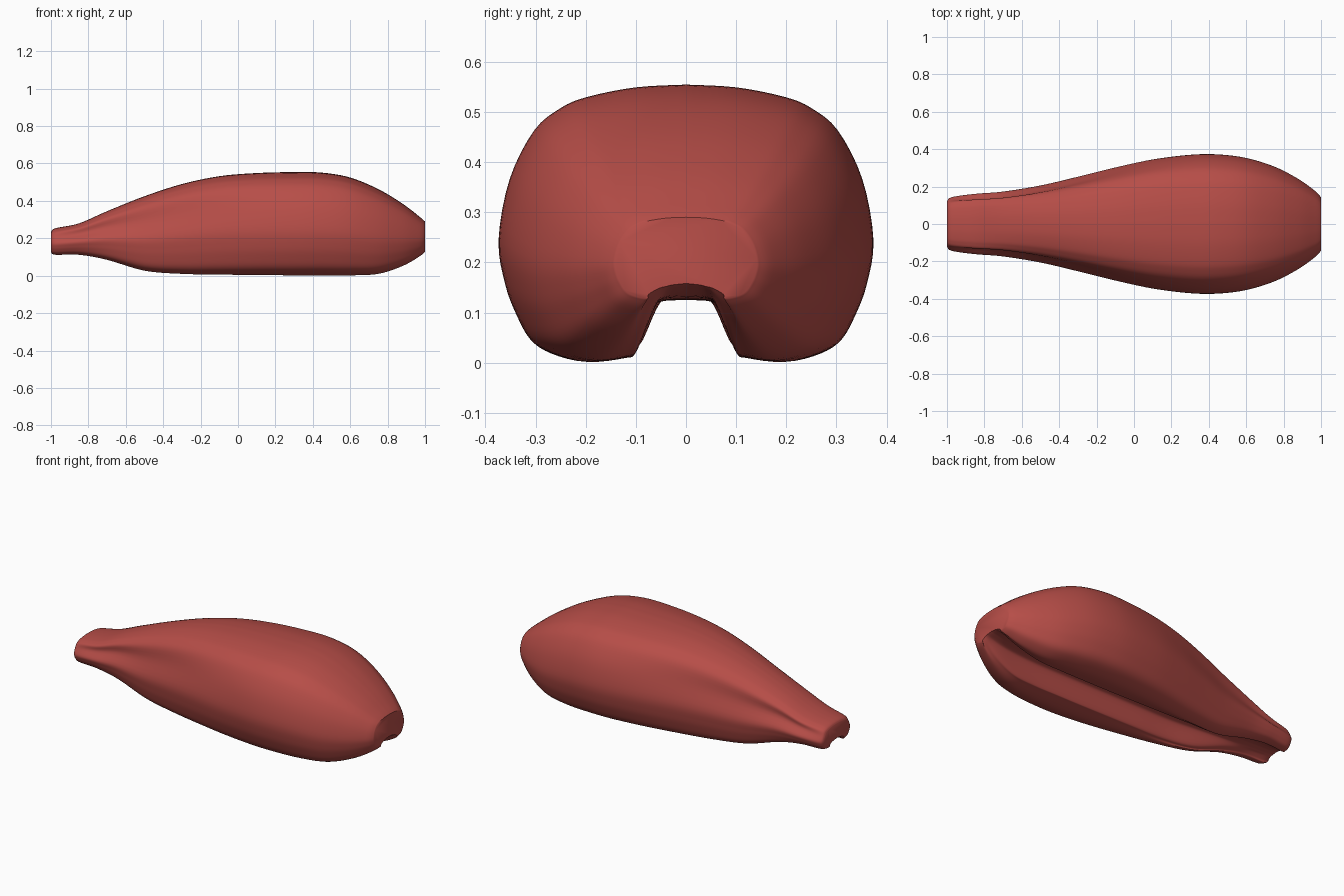
import bpy, bmesh

if "Cube" in bpy.data.objects:
    bpy.data.objects.remove(bpy.data.objects["Cube"])


def spline(pts, steps):
    """Catmull-Rom through a list of equal-length tuples."""
    out = []
    for i in range(len(pts) - 1):
        a, b, c, d = (pts[max(i - 1, 0)], pts[i], pts[i + 1], pts[min(i + 2, len(pts) - 1)])
        for s in range(steps):
            t = s / steps
            out.append(tuple(
                0.5 * (2 * q + (r - p) * t + (2 * p - 5 * q + 4 * r - u) * t * t
                       + (3 * q - p - 3 * r + u) * t ** 3)
                for p, q, r, u in zip(a, b, c, d)))
    out.append(pts[-1])
    return out


# stations: x, half width, top, bottom, groove ceiling, groove half width, side pinch
STATIONS = [
    (-1.00, .120, .235, .125, .150, .045, .00),
    (-.975, .143, .254, .112, .145, .050, .05),
    (-.85, .160, .280, .112, .142, .055, .12),
    (-.70, .172, .345, .085, .135, .065, .13),
    (-.50, .205, .425, .027, .130, .085, .09),
    (-.30, .252, .490, .010, .125, .100, .06),
    (-.10, .302, .532, .006, .125, .100, .03),
    (.10, .345, .549, .004, .125, .100, .01),
    (.30, .370, .554, .002, .125, .100, .00),
    (.45, .372, .551, .002, .125, .100, .00),
    (.60, .353, .525, .002, .125, .100, .00),
    (.75, .307, .463, .010, .128, .095, .00),
    (.88, .240, .385, .052, .135, .080, .00),
    (.97, .175, .316, .103, .150, .065, .00),
    (1.00, .142, .290, .128, .158, .055, .00),
]


def section(w, top, bot, ceil, g, pinch):
    """Right half of the saddle-shaped cross-section, crown to groove."""
    h = top - bot
    outer = [(0, 1), (.27, .99), (.53, .955), (.67, .915), (.81, .835), (.94 - pinch, .66),
             (1, .44), (.965, .28), (.905, .17), (.83, .08), (.72, .03)]
    pts = [(y * w, bot + z * h) for y, z in outer]
    lobe = max(.54 * w, g + .02)
    pts += [(lobe, bot), (g + .02, bot + .008), (g, bot + .02),
            (.72 * g, bot + .8 * (ceil - bot)), (.5 * g, ceil - .003), (0, ceil)]
    return spline(pts, 4)


# body: loft of mirrored sections
bm = bmesh.new()
rings = []
for x, *p in spline(STATIONS, 5):
    half = section(*p)
    loop = half + [(-y, z) for y, z in reversed(half[1:-1])]
    rings.append([bm.verts.new((x, y, z)) for y, z in loop])
n = len(rings[0])
for a, b in zip(rings, rings[1:]):
    for i in range(n):
        j = (i + 1) % n
        bm.faces.new((a[i], a[j], b[j], b[i]))

# end caps: strips joining the left and right halves are safe for the notch
for r in (rings[0], rings[-1]):
    bm.faces.new(r)
bmesh.ops.recalc_face_normals(bm, faces=bm.faces)
mesh = bpy.data.meshes.new("body")
bm.to_mesh(mesh)
bm.free()

body = bpy.data.objects.new("body", mesh)
bpy.context.collection.objects.link(body)
red = bpy.data.materials.new("muted red")
red.diffuse_color = (.47, .075, .064, 1)
red.use_nodes = True
red.node_tree.nodes["Principled BSDF"].inputs["Base Color"].default_value = red.diffuse_color
mesh.materials.append(red)

bpy.context.view_layer.objects.active = body
body.select_set(True)
bpy.ops.object.shade_smooth_by_angle(angle=0.8)
